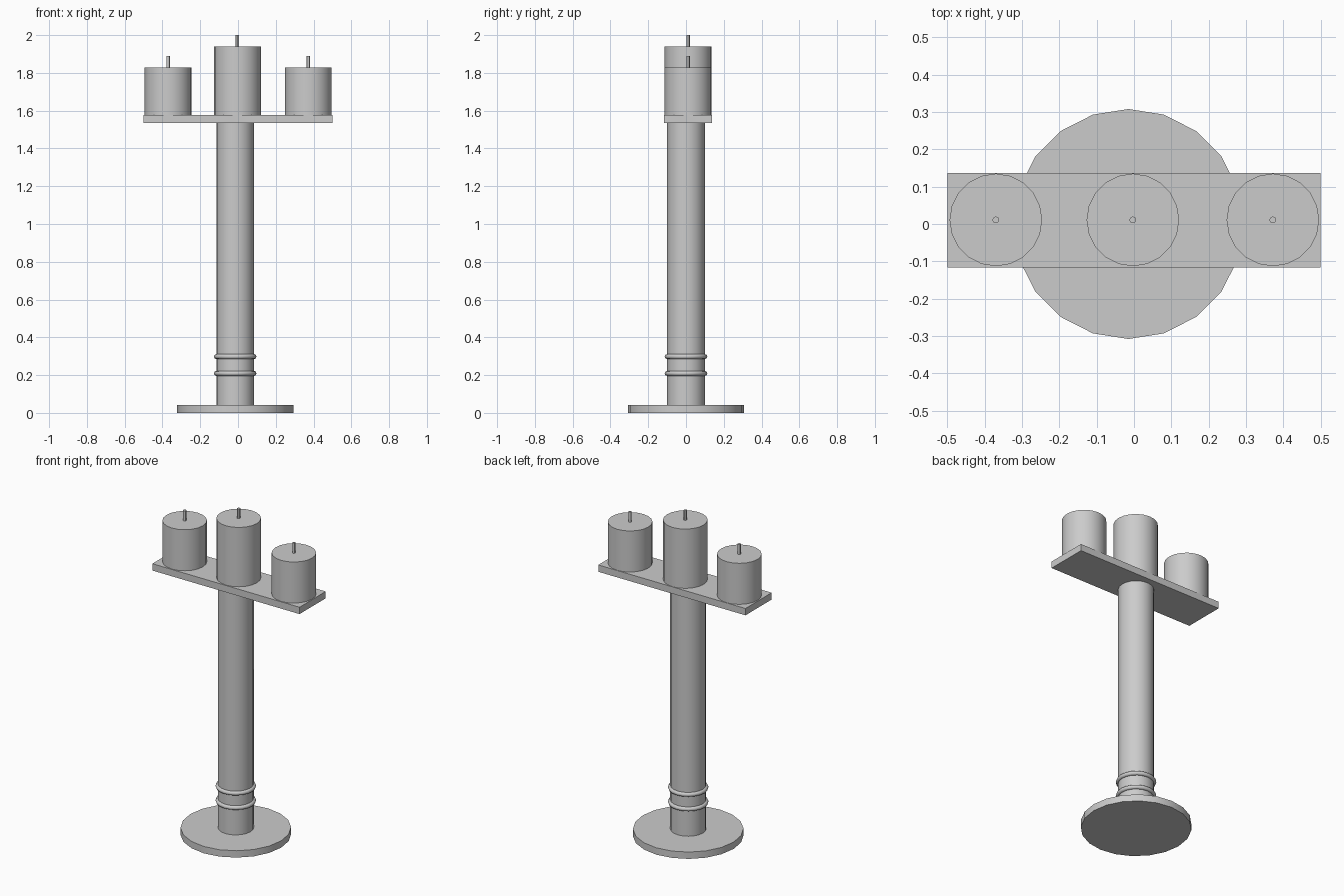
import bpy

if "Cube" in bpy.data.objects:
    bpy.data.objects.remove(bpy.data.objects["Cube"])

SIDES = 20
AXIS = -0.015   # stand axis in x
TRAY_Y = 0.01   # tray and candles sit slightly back


def smooth(obj, name):
    obj.name = name
    bpy.ops.object.shade_smooth_by_angle()
    return obj


def cylinder(name, x, y, radius, z0, z1, sides=SIDES):
    bpy.ops.mesh.primitive_cylinder_add(
        vertices=sides, radius=radius, depth=z1 - z0,
        location=(x, y, (z0 + z1) / 2))
    return smooth(bpy.context.object, name)


# Foot and pole
cylinder("base_disc", AXIS, 0, 0.308, 0, 0.042)
cylinder("pole", AXIS, 0, 0.1, 0.04, 1.54)

# Two trim rings low on the pole
for i, z in enumerate((0.209, 0.298)):
    bpy.ops.mesh.primitive_torus_add(
        major_segments=SIDES, minor_segments=8,
        major_radius=0.1, minor_radius=0.013, location=(AXIS, 0, z))
    obj = bpy.context.object
    obj.name = f"trim_ring_{i + 1}"
    bpy.ops.object.shade_smooth()

# Tray
bpy.ops.mesh.primitive_cube_add(size=1, location=(0, TRAY_Y, 1.555))
tray = bpy.context.object
tray.name = "tray"
tray.scale = (1.0, 0.254, 0.042)
bpy.ops.object.transform_apply(location=False, rotation=False, scale=True)

# Candles with wicks
for side, x, top, wick_top in (("left", -0.37, 1.828, 1.89),
                               ("middle", -0.003, 1.94, 2.0),
                               ("right", 0.372, 1.828, 1.89)):
    cylinder(f"candle_{side}", x, TRAY_Y + 0.001, 0.124, 1.575, top)
    cylinder(f"wick_{side}", x, TRAY_Y + 0.001, 0.009, top - 0.01, wick_top, 12)
